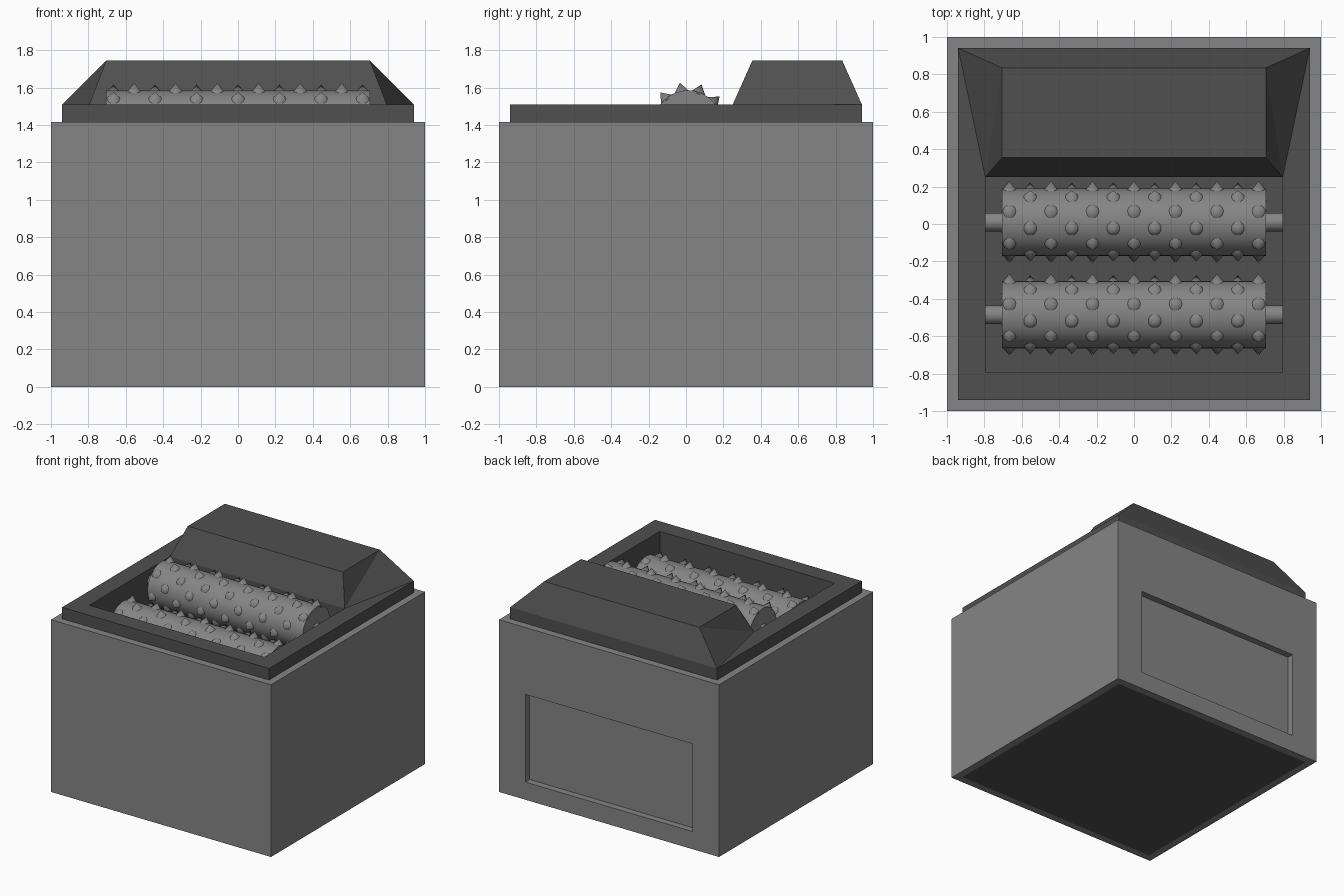
import bpy, bmesh, math
from mathutils import Matrix, Vector

if "Cube" in bpy.data.objects:
    bpy.data.objects.remove(bpy.data.objects["Cube"])


def material(name, v):
    m = bpy.data.materials.new(name)
    m.diffuse_color = (v, v, v, 1)
    m.use_nodes = True
    m.node_tree.nodes["Principled BSDF"].inputs["Base Color"].default_value = m.diffuse_color
    return m


GREY = material("mid grey", 0.235)
DARK = material("dark grey", 0.08)


def finish(name, bm, mat, smooth=False):
    bmesh.ops.recalc_face_normals(bm, faces=bm.faces)
    me = bpy.data.meshes.new(name)
    bm.to_mesh(me)
    bm.free()
    me.materials.append(mat)
    ob = bpy.data.objects.new(name, me)
    bpy.context.collection.objects.link(ob)
    if smooth:
        bpy.ops.object.select_all(action='DESELECT')
        ob.select_set(True)
        bpy.context.view_layer.objects.active = ob
        bpy.ops.object.shade_smooth_by_angle(angle=math.radians(40))
    return ob


def rect(bm, hx, y0, y1, z):
    return [bm.verts.new(c) for c in
            ((-hx, y0, z), (hx, y0, z), (hx, y1, z), (-hx, y1, z))]


def bridge(bm, a, b):
    for i in range(4):
        j = (i + 1) % 4
        bm.faces.new((a[i], a[j], b[j], b[i]))


# Outer casing: a square tube with a recessed panel in the back
bm = bmesh.new()
loops = [rect(bm, h, -h, h, z) for h, z in
         ((1, 0), (1, 1.415), (0.94, 1.415), (0.94, 0))]
for i in range(4):
    bridge(bm, loops[i], loops[(i + 1) % 4])
bmesh.ops.recalc_face_normals(bm, faces=bm.faces)
back = next(f for f in bm.faces if f.calc_center_median().y > 0.99)
bmesh.ops.inset_individual(bm, faces=[back], thickness=0.1)
for v in back.verts:
    v.co.x = math.copysign(0.76, v.co.x)
    v.co.z = 0.865 if v.co.z > 0.7 else 0.145
panel = bmesh.ops.extrude_discrete_faces(bm, faces=[back])["faces"][0]
for v in panel.verts:
    v.co.y -= 0.055
finish("casing", bm, GREY)

# Inner block with the rim and the roller pit
bm = bmesh.new()
loops = [rect(bm, 0.94, -0.94, 0.94, 0), rect(bm, 0.94, -0.94, 0.94, 1.51),
         rect(bm, 0.795, -0.795, 0.25, 1.51), rect(bm, 0.795, -0.795, 0.25, 1.0)]
for a, b in zip(loops, loops[1:]):
    bridge(bm, a, b)
bm.faces.new(loops[0])
bm.faces.new(loops[-1])
finish("inner_block", bm, DARK)

# Tapered hood over the back of the rim
bm = bmesh.new()
base = [bm.verts.new(c) for c in ((-0.795, 0.25, 1.51), (0.795, 0.25, 1.51),
                                  (0.94, 0.94, 1.51), (-0.94, 0.94, 1.51))]
top = rect(bm, 0.705, 0.355, 0.835, 1.745)
bm.faces.new(top)
bm.faces.new((base[0], base[1], top[1], top[0]))
bm.faces.new((base[2], base[3], top[3], top[2]))
for front, rear in ((0, 3), (1, 2)):
    bm.faces.new((base[front], base[rear], top[rear]))
    bm.faces.new((base[front], top[rear], top[front]))
finish("hood", bm, DARK)


# Spiked rollers with their shafts
def cylinder(bm, radius, length):
    bmesh.ops.create_cone(bm, cap_ends=True, segments=40, radius1=radius,
                          radius2=radius, depth=length,
                          matrix=Matrix.Rotation(math.pi / 2, 4, 'Y'))


def roller(label, y, z):
    bm = bmesh.new()
    cylinder(bm, 0.18, 1.41)
    bmesh.ops.translate(bm, verts=bm.verts, vec=(0, y, z))
    finish(label + "_roller", bm, GREY, True)

    bm = bmesh.new()
    cylinder(bm, 0.05, 1.6)
    bmesh.ops.translate(bm, verts=bm.verts, vec=(0, y, z))
    finish(label + "_shaft", bm, GREY, True)

    # Twelve staggered rows of cones around the roller
    bm = bmesh.new()
    for row in range(12):
        a = math.radians(11 + 30 * row)
        out = Vector((0, math.cos(a), math.sin(a)))
        turn = out.to_track_quat('Z', 'X').to_matrix().to_4x4()
        count = 7 - row % 2
        for i in range(count):
            x = (i - (count - 1) / 2) * 0.222
            place = Matrix.Translation(Vector((x, y, z)) + out * 0.197)
            bmesh.ops.create_cone(bm, cap_ends=False, segments=16,
                                  radius1=0.042, radius2=0, depth=0.054,
                                  matrix=place @ turn)
    finish(label + "_spikes", bm, GREY, True)


roller("rear", 0.01, 1.405)
roller("front", -0.485, 1.27)
